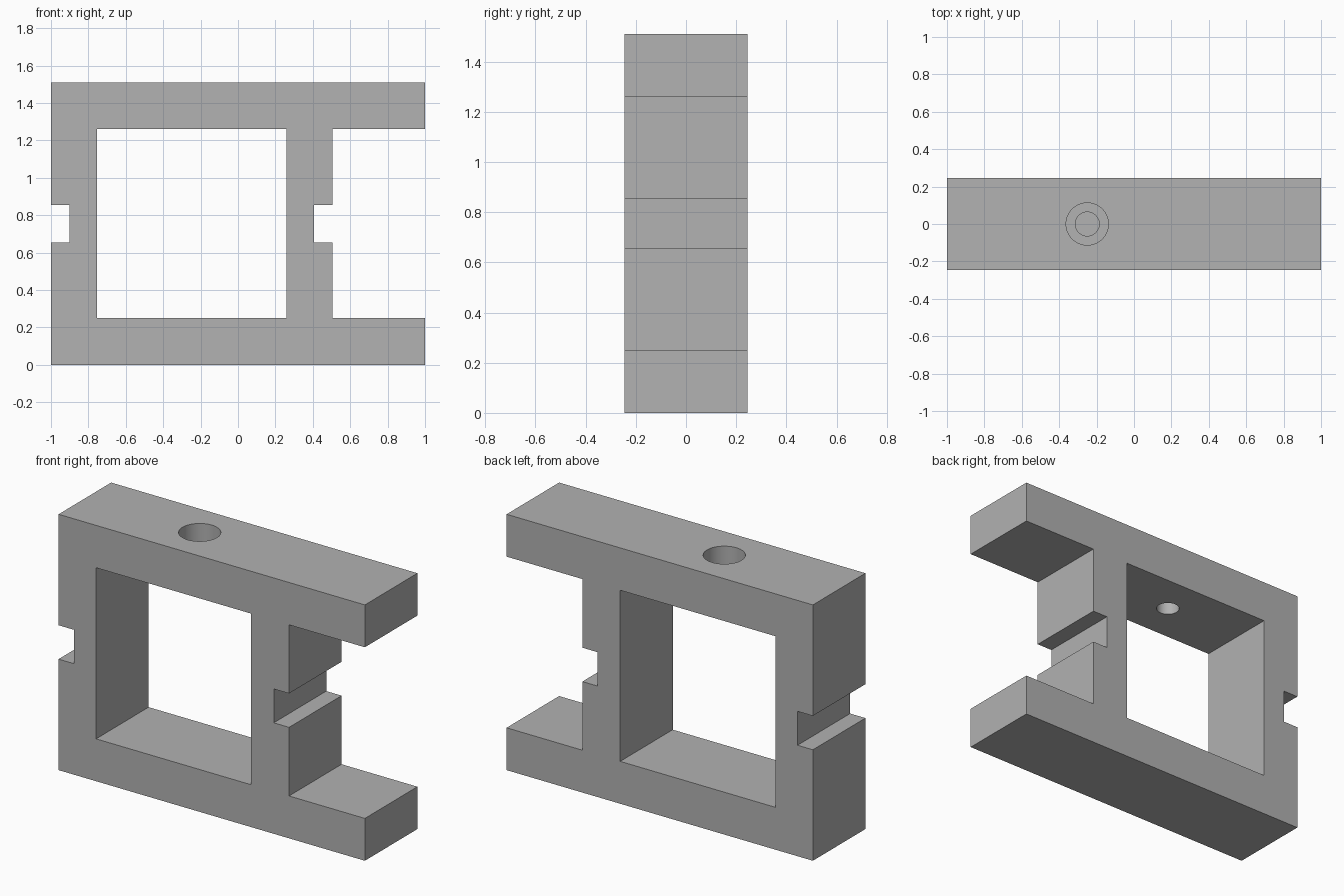
import bpy
import bmesh
from math import radians

cube = bpy.data.objects.get("Cube")
if cube:
    bpy.data.objects.remove(cube, do_unlink=True)

HALF_DEPTH = 0.245
HEIGHT = 1.51
BAR = 0.25                      # thickness of the bars and uprights
WEB = 0.505                     # outer face of the left upright
NOTCH = 0.1
NOTCH_LOW, NOTCH_HIGH = 0.655, 0.855
HOLE_X = -0.25

grey = bpy.data.materials.new("plain grey")
grey.use_nodes = True
colour = (0.445, 0.445, 0.445, 1)
grey.diffuse_color = colour
grey.node_tree.nodes["Principled BSDF"].inputs["Base Color"].default_value = colour


def finish(name, bm):
    bmesh.ops.recalc_face_normals(bm, faces=bm.faces)
    mesh = bpy.data.meshes.new(name)
    bm.to_mesh(mesh)
    bm.free()
    mesh.materials.append(grey)
    obj = bpy.data.objects.new(name, mesh)
    bpy.context.collection.objects.link(obj)
    return obj


def extrude_profile(name, points, half):
    """Extrude an x-z outline along y."""
    bm = bmesh.new()
    face = bm.faces.new([bm.verts.new((x, -half, z)) for x, z in points])
    new = bmesh.ops.extrude_face_region(bm, geom=[face])["geom"]
    verts = [v for v in new if isinstance(v, bmesh.types.BMVert)]
    bmesh.ops.translate(bm, verts=verts, vec=(0, 2 * half, 0))
    return finish(name, bm)


def cylinder(name, radius, low, high):
    bm = bmesh.new()
    bmesh.ops.create_cone(bm, cap_ends=True, segments=64, radius1=radius,
                          radius2=radius, depth=high - low)
    bmesh.ops.translate(bm, verts=bm.verts, vec=(HOLE_X, 0, (low + high) / 2))
    return finish(name, bm)


# Frame outline with two jutting arms and a slot in each upright
top_bar = HEIGHT - BAR
outline = [
    (-1, 0), (1, 0), (1, BAR), (WEB, BAR),
    (WEB, NOTCH_LOW), (WEB - NOTCH, NOTCH_LOW),
    (WEB - NOTCH, NOTCH_HIGH), (WEB, NOTCH_HIGH),
    (WEB, top_bar), (1, top_bar), (1, HEIGHT), (-1, HEIGHT),
    (-1, NOTCH_HIGH), (NOTCH - 1, NOTCH_HIGH),
    (NOTCH - 1, NOTCH_LOW), (-1, NOTCH_LOW),
]
frame = extrude_profile("slotted_frame", outline, HALF_DEPTH)

# Square window and stepped bolt hole through the top bar
left, right = -0.755, 0.258
window = [(left, BAR), (right, BAR), (right, top_bar), (left, top_bar)]
cutters = [
    extrude_profile("window_cutter", window, 0.5),
    cylinder("bolt_hole_cutter", 0.064, top_bar - 0.1, HEIGHT + 0.1),
    cylinder("counterbore_cutter", 0.113, HEIGHT - 0.14, HEIGHT + 0.1),
]
for cutter in cutters:
    cut = frame.modifiers.new(cutter.name, "BOOLEAN")
    cut.operation = "DIFFERENCE"
    cut.solver = "EXACT"
    cut.object = cutter
    cutter.hide_render = True
    cutter.hide_set(True)

# Apply the cuts, then smooth only the round walls
bpy.ops.object.select_all(action="DESELECT")
frame.select_set(True)
bpy.context.view_layer.objects.active = frame
for cutter in cutters:
    bpy.ops.object.modifier_apply(modifier=cutter.name)
    bpy.data.objects.remove(cutter, do_unlink=True)
bpy.ops.object.shade_smooth_by_angle(angle=radians(30))
